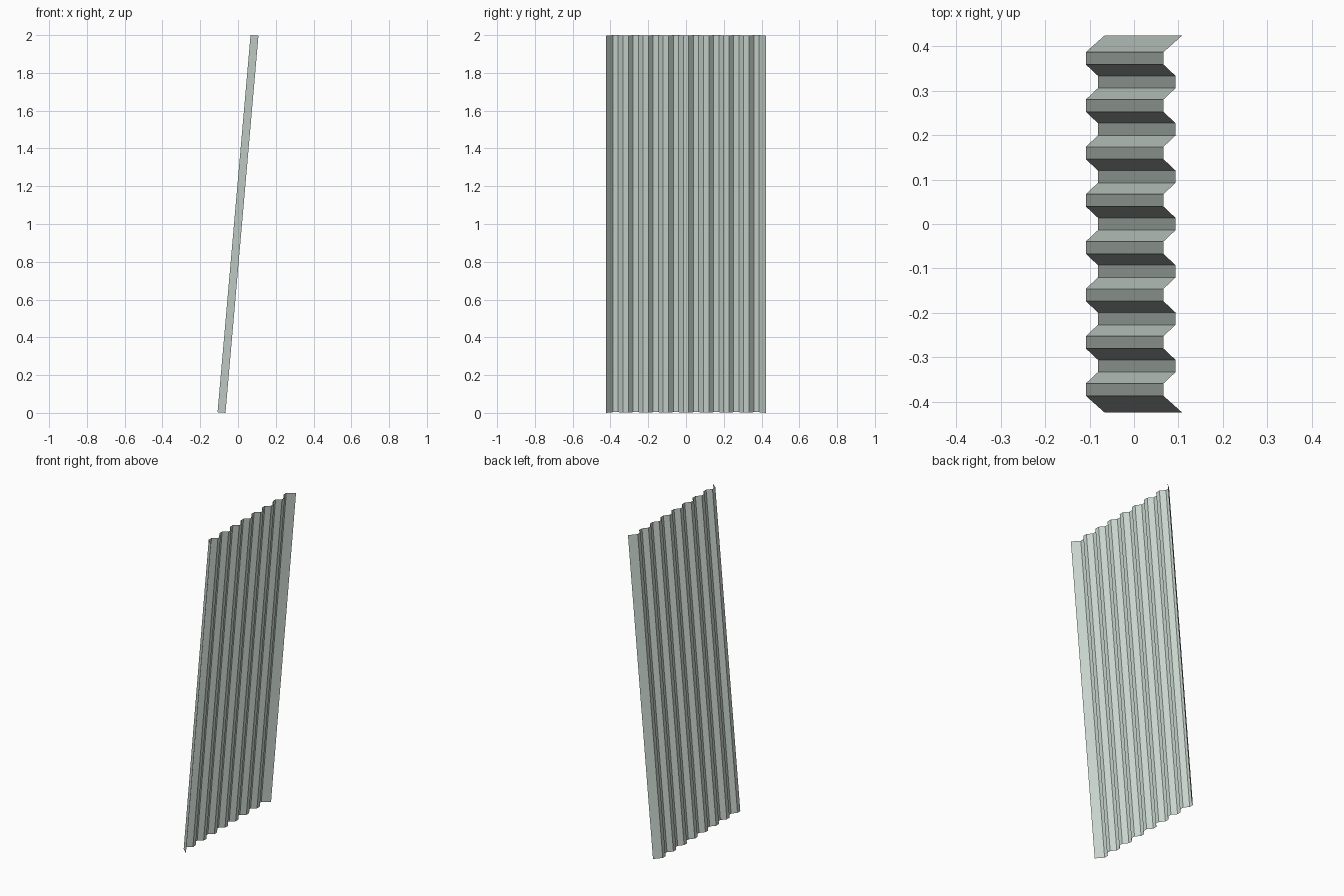
import bpy, bmesh, math
from mathutils import Matrix

if "Cube" in bpy.data.objects:
    bpy.data.objects.remove(bpy.data.objects["Cube"])

TILT = math.radians(5)
PITCH = 0.1065      # spacing of the corrugations
FLAT = 0.014        # half width of valley and ridge flats
RIDGE = 0.027       # ridge height
LIP, LIP_Y = 0.042, 0.424   # height and position of the side lips
LENGTH = (2 - LIP * math.sin(TILT)) / math.cos(TILT)

# Corrugated cross-section: eight valleys, seven ridges, a raised lip each side
profile = [(LIP, -LIP_Y)]
for i in range(15):
    y = (i - 7) * PITCH / 2
    x = RIDGE if i % 2 else 0
    profile += [(x, y - FLAT), (x, y + FLAT)]
profile.append((LIP, LIP_Y))

# Extrude the section along the sheet, then lean it
bm = bmesh.new()
low = [bm.verts.new((x - LIP / 2, y, -LENGTH / 2)) for x, y in profile]
high = [bm.verts.new((x - LIP / 2, y, LENGTH / 2)) for x, y in profile]
for i in range(len(profile) - 1):
    bm.faces.new((low[i], low[i + 1], high[i + 1], high[i]))
bm.transform(Matrix.Translation((0, 0, 1)) @ Matrix.Rotation(TILT, 4, 'Y'))

mesh = bpy.data.meshes.new("corrugated_sheet")
bm.to_mesh(mesh)
bm.free()
sheet = bpy.data.objects.new("corrugated_sheet", mesh)
bpy.context.collection.objects.link(sheet)

# Pale grey-green metal
mat = bpy.data.materials.new("sheet_metal")
mat.diffuse_color = (0.58, 0.66, 0.61, 1)
mat.use_nodes = True
mat.node_tree.nodes["Principled BSDF"].inputs["Base Color"].default_value = mat.diffuse_color
mesh.materials.append(mat)
